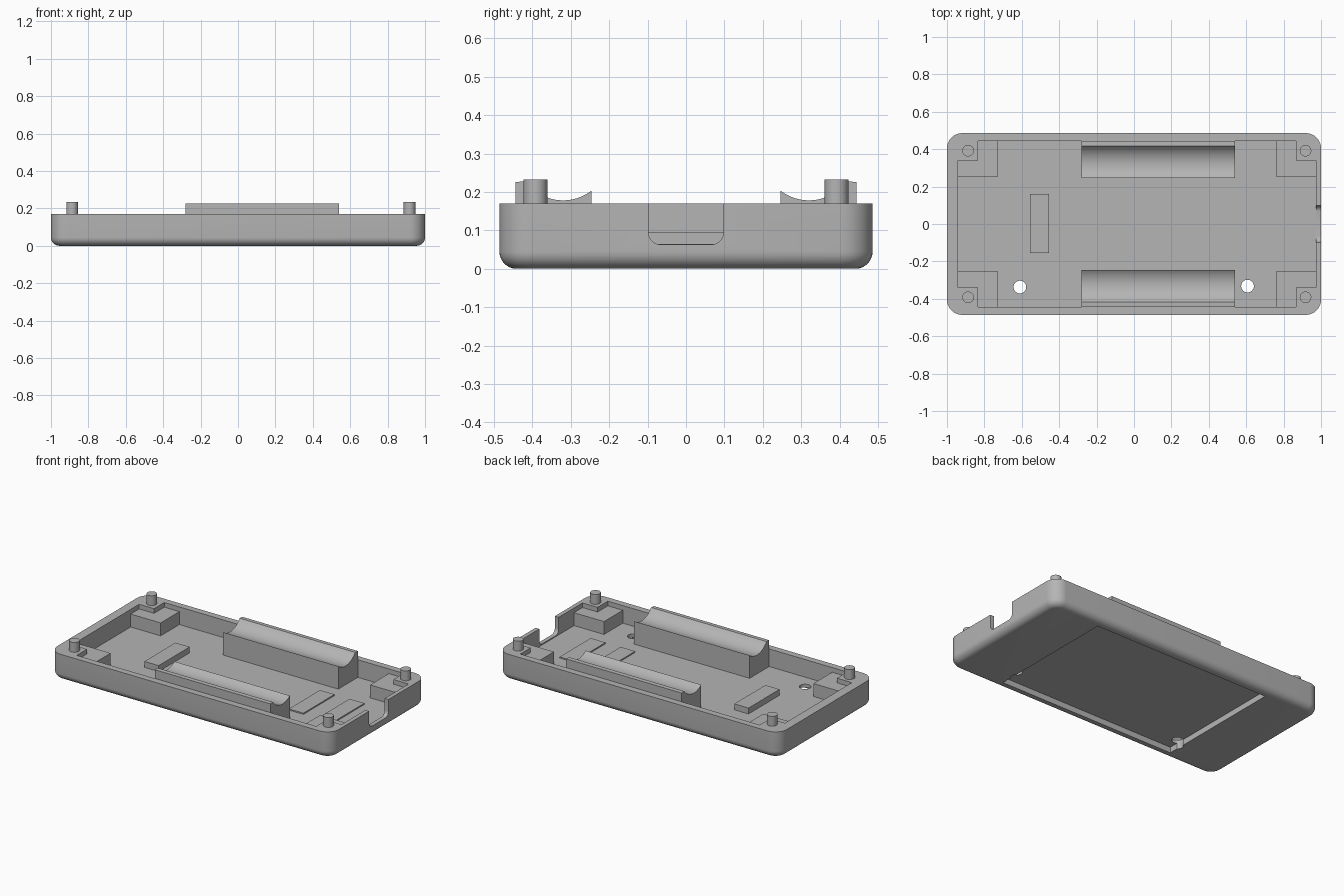
import bpy, bmesh, math

if "Cube" in bpy.data.objects:
    bpy.data.objects.remove(bpy.data.objects["Cube"])

grey = bpy.data.materials.new("matte grey")
grey.diffuse_color = (0.46, 0.46, 0.46, 1)
grey.use_nodes = True
grey.node_tree.nodes["Principled BSDF"].inputs["Base Color"].default_value = grey.diffuse_color


def finish(name, bm):
    bmesh.ops.recalc_face_normals(bm, faces=bm.faces)
    mesh = bpy.data.meshes.new(name)
    bm.to_mesh(mesh)
    bm.free()
    mesh.materials.append(grey)
    ob = bpy.data.objects.new(name, mesh)
    bpy.context.collection.objects.link(ob)
    return ob


def loft(name, rings):
    """Closed solid through rings of equal point count."""
    bm = bmesh.new()
    vs = [[bm.verts.new(p) for p in r] for r in rings]
    n = len(vs[0])
    for a, b in zip(vs, vs[1:]):
        for i in range(n):
            j = (i + 1) % n
            bm.faces.new((a[i], a[j], b[j], b[i]))
    bm.faces.new(vs[0])
    bm.faces.new(vs[-1])
    return finish(name, bm)


def prism(name, pts, z0, z1):
    return loft(name, [[(x, y, z) for x, y in pts] for z in (z0, z1)])


def prism_x(name, pts, x0, x1):
    return loft(name, [[(x, y, z) for y, z in pts] for x in (x0, x1)])


def box(name, x0, x1, y0, y1, z0, z1):
    return prism(name, [(x0, y0), (x1, y0), (x1, y1), (x0, y1)], z0, z1)


def circle(cx, cy, r, n=32):
    return [(cx + r * math.cos(2 * math.pi * i / n),
             cy + r * math.sin(2 * math.pi * i / n)) for i in range(n)]


def rounded_rect(hx, hy, r, n=10):
    pts = []
    for k, (sx, sy) in enumerate([(1, 1), (-1, 1), (-1, -1), (1, -1)]):
        for i in range(n + 1):
            a = math.pi / 2 * (k + i / n)
            pts.append((sx * (hx - r) + r * math.cos(a), sy * (hy - r) + r * math.sin(a)))
    return pts


def smooth(ob):
    bpy.ops.object.select_all(action='DESELECT')
    ob.select_set(True)
    bpy.context.view_layer.objects.active = ob
    bpy.ops.object.shade_smooth_by_angle(angle=math.radians(30))


def cut(ob, cutter):
    cutter.hide_render = True
    mod = ob.modifiers.new("cut", 'BOOLEAN')
    mod.operation, mod.solver, mod.object = 'DIFFERENCE', 'EXACT', cutter
    bpy.context.view_layer.objects.active = ob
    bpy.ops.object.modifier_apply(modifier=mod.name)
    bpy.data.objects.remove(cutter)


RIM, FLOOR, WALL_Y = 0.17, 0.057, 0.444
X0, X1 = -0.94, 0.973          # cavity ends

# tray body with rounded corners and a rounded bottom edge
rings = []
F, STEPS = 0.045, 8
for i in range(STEPS + 1):
    a = math.pi / 2 * i / STEPS
    d = F * (1 - math.sin(a))
    z = F * (1 - math.cos(a))
    rings.append([(x, y, z) for x, y in rounded_rect(1 - d, 0.486 - d, 0.082 - d)])
rings.append([(x, y, RIM) for x, y in rounded_rect(1, 0.486, 0.082)])
tray = loft("tray", rings)

# cavity, leaving a full-height boss in every corner
xa, xb, yb = -0.834, 0.866, 0.34
cut(tray, prism("cavity_cutter", [
    (xa, -WALL_Y), (xb, -WALL_Y), (xb, -yb), (X1, -yb), (X1, yb), (xb, yb),
    (xb, WALL_Y), (xa, WALL_Y), (xa, yb), (X0, yb), (X0, -yb), (xa, -yb)], FLOOR, 0.3))

# port notch in the right wall, with rounded lower corners
notch = [(0.098, 0.3), (-0.098, 0.3)]
R = 0.032
for side, start in ((-1, math.pi), (1, 1.5 * math.pi)):
    for i in range(7):
        a = start + math.pi / 2 * i / 6
        notch.append((side * (0.098 - R) + R * math.cos(a), 0.063 + R + R * math.sin(a)))
cut(tray, prism_x("notch_cutter", notch, 0.95, 1.1))

# label recess underneath and two screw holes through the floor
cut(tray, box("recess_cutter", -0.63, 0.63, -0.425, 0.425, -0.1, 0.037))
for hx, hy in ((-0.61, -0.337), (0.607, -0.332)):
    cut(tray, prism("hole_cutter", circle(hx, hy, 0.034), -0.1, 0.1))
smooth(tray)

# lower corner blocks and locating pegs
for sy, side in ((-1, "front"), (1, "back")):
    lo, hi = sorted((sy * 0.254, sy * (WALL_Y + 0.005)))
    box(side + "_left_block", X0 - 0.005, -0.727, lo, hi, FLOOR - 0.005, 0.14)
    box(side + "_right_block", 0.76, X1 + 0.005, lo, hi, FLOOR - 0.005, 0.14)
    for px, end in ((-0.887, "left"), (0.917, "right")):
        smooth(prism(f"{side}_{end}_peg", circle(px, sy * 0.392, 0.031), 0.15, 0.233))

# long cradles with a hollow cylindrical top
for sy, side in ((-1, "front"), (1, "back")):
    pts = [(WALL_Y, 0.226), (WALL_Y, FLOOR - 0.005), (0.246, FLOOR - 0.005)]
    for i in range(17):
        y = 0.246 + (0.417 - 0.246) * i / 16
        pts.append((y, 0.298 - math.sqrt(0.0144 - (y - 0.32) ** 2)))
    smooth(prism_x(side + "_cradle", [(sy * y, z) for y, z in pts], -0.28, 0.54))

# support pads on the floor
for name, x0, x1, top in (("left_pad", -0.556, -0.455, 0.095),
                          ("middle_pad", 0.47, 0.573, 0.065),
                          ("right_pad", 0.68, 0.785, 0.065)):
    box(name, x0, x1, -0.155, 0.16, FLOOR - 0.005, top)
